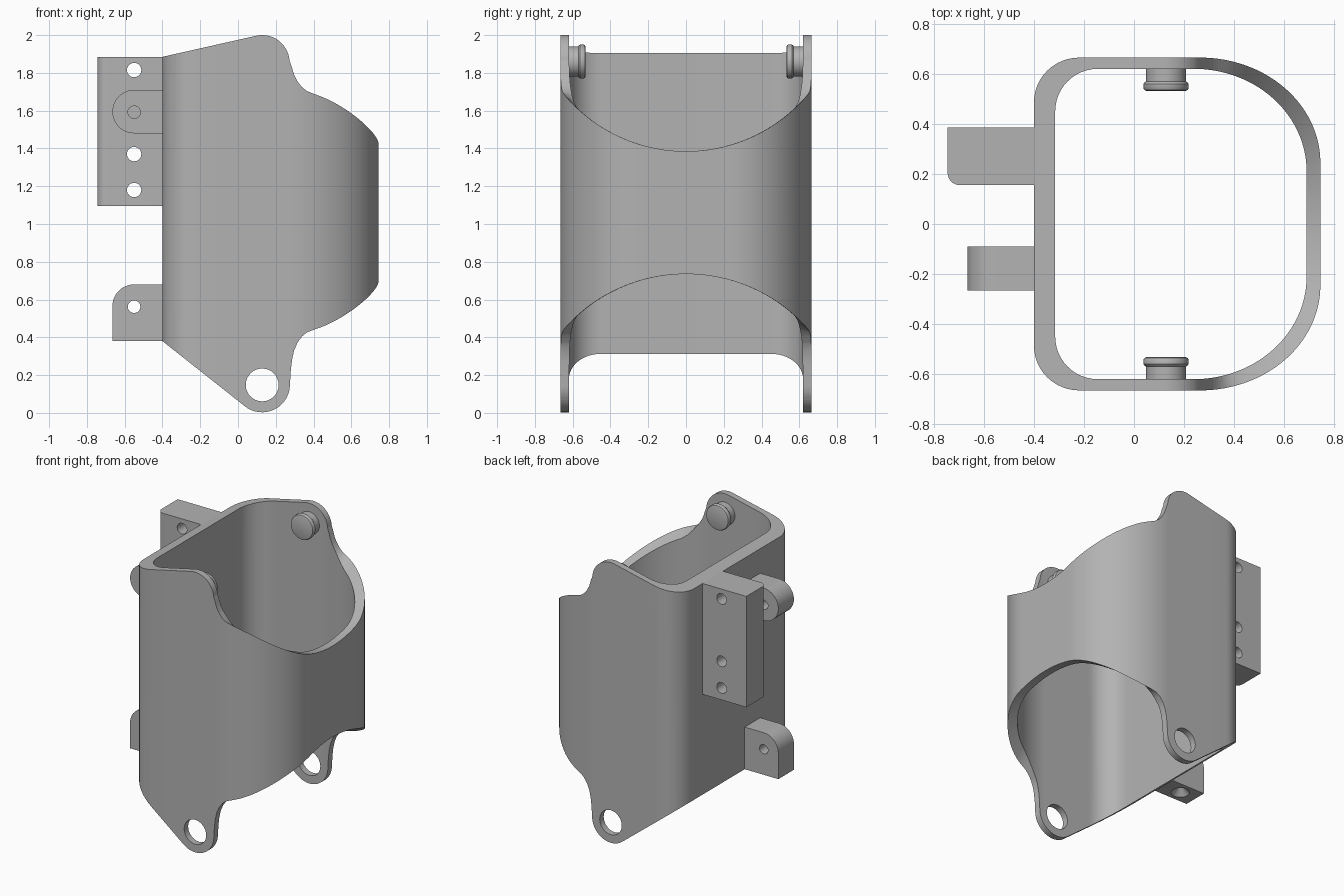
import bpy, bmesh, math
from math import sin, cos, sqrt, pi
from mathutils import Matrix, Vector

cube = bpy.data.objects.get("Cube")
if cube:
    bpy.data.objects.remove(cube, do_unlink=True)

grey = bpy.data.materials.new("plain grey")
grey.use_nodes = True
colour = (0.45, 0.45, 0.45, 1)
grey.diffuse_color = colour
grey.node_tree.nodes["Principled BSDF"].inputs["Base Color"].default_value = colour


def finish(name, bm):
    bmesh.ops.recalc_face_normals(bm, faces=bm.faces)
    mesh = bpy.data.meshes.new(name)
    bm.to_mesh(mesh)
    bm.free()
    mesh.materials.append(grey)
    obj = bpy.data.objects.new(name, mesh)
    bpy.context.collection.objects.link(obj)
    return obj


def arc(cx, cy, rx, ry, start, end, steps):
    angles = [math.radians(start + (end - start) * i / steps) for i in range(steps + 1)]
    return [(cx + rx * cos(a), cy + ry * sin(a)) for a in angles]


def prism(name, points, to_low, to_high):
    bm = bmesh.new()
    low = [bm.verts.new(to_low(*p)) for p in points]
    high = [bm.verts.new(to_high(*p)) for p in points]
    bm.faces.new(low)
    bm.faces.new(high)
    for i in range(len(low)):
        j = (i + 1) % len(low)
        bm.faces.new((low[i], low[j], high[j], high[i]))
    return finish(name, bm)


def prism_y(name, points, y0, y1):
    return prism(name, points, lambda x, z: (x, y0, z), lambda x, z: (x, y1, z))


def cut(obj, cutter):
    mod = obj.modifiers.new("cut", "BOOLEAN")
    mod.operation = "DIFFERENCE"
    mod.solver = "EXACT"
    mod.object = cutter
    bpy.context.view_layer.update()
    graph = bpy.context.evaluated_depsgraph_get()
    mesh = bpy.data.meshes.new_from_object(obj.evaluated_get(graph))
    obj.modifiers.clear()
    obj.data = mesh
    bpy.data.objects.remove(cutter, do_unlink=True)


def drill(obj, x, z, r):
    cut(obj, prism_y("drill", arc(x, z, r, r, 0, 348.75, 31), -1, 1))


def lathe(name, profile, matrix, steps=40):
    # profile is (radius, height), closed at both ends
    bm = bmesh.new()
    rings = [[bm.verts.new(matrix @ Vector((r * cos(2 * pi * i / steps), r * sin(2 * pi * i / steps), h)))
              for i in range(steps)] for r, h in profile]
    for a, b in zip(rings, rings[1:]):
        for i in range(steps):
            j = (i + 1) % steps
            bm.faces.new((a[i], a[j], b[j], b[i]))
    bm.faces.new(rings[0])
    bm.faces.new(rings[-1])
    return finish(name, bm)


# Ear outlines: height of the rims along x
ear_top = [(-0.4, 1.885)] + arc(0.128, 1.855, 0.145, 0.145, 103, 4, 14) + [
    (0.285, 1.83), (0.297, 1.79), (0.315, 1.755), (0.338, 1.727), (0.365, 1.706), (0.4, 1.692), (0.44, 1.682)]
ear_bottom = [(-0.4, 0.38)] + arc(0.128, 0.15, 0.147, 0.147, 231, 358, 16) + [
    (0.279, 0.22), (0.286, 0.28), (0.297, 0.33), (0.314, 0.37), (0.338, 0.403), (0.365, 0.424), (0.4, 0.438), (0.44, 0.448)]


def height(line, x):
    for (x0, z0), (x1, z1) in zip(line, line[1:]):
        if x <= x1:
            return z0 + (z1 - z0) * (x - x0) / (x1 - x0)
    return line[-1][1]


def rims(x, y):
    # ears blend into a saddle-shaped cut on the round side
    sag = 0.843 - sqrt(0.843 ** 2 - y * y)
    t = min(max((x - 0.32) / 0.12, 0), 1)
    w = t * t * (3 - 2 * t)
    low = height(ear_bottom, x) * (1 - w) + (0.735 - 0.97 * sag) * w
    top = height(ear_top, x) * (1 - w) + (1.385 + sag) * w
    return low, top


# Tube section: tight corners on the flat side, wide ones on the round side
xs = sorted({round(p[0], 4) for p in ear_top[1:] + ear_bottom[1:]} | {-0.1, -0.03})


def half_section(left, right, y_side, r_left, rx, ry):
    pts = arc(left + r_left, y_side - r_left, r_left, r_left, 180, 90, 12)
    cx, cy = right - rx, y_side - ry
    for x in xs:
        pts.append((x, cy + ry * sqrt(1 - (max(x - cx, 0) / rx) ** 2)))
    first = math.degrees(math.acos((xs[-1] - cx) / rx))
    pts += arc(cx, cy, rx, ry, first, 0, 20)[1:]
    pts += [(right, cy * (1 - i / 8)) for i in range(1, 9)]
    return pts


def full(half):
    return half + [(x, -y) for x, y in reversed(half[:-1])]


outer = full(half_section(-0.4, 0.745, 0.665, 0.18, 0.48, 0.42))
inner = full(half_section(-0.315, 0.69, 0.62, 0.17, 0.45, 0.41))
bm = bmesh.new()
columns = []
for (ox, oy), (ix, iy) in zip(outer, inner):
    (o0, o1), (i0, i1) = rims(ox, oy), rims(ix, iy)
    columns.append([bm.verts.new(v) for v in ((ox, oy, o0), (ox, oy, o1), (ix, iy, i1), (ix, iy, i0))])
for i, a in enumerate(columns):
    b = columns[(i + 1) % len(columns)]
    for k in range(4):
        m = (k + 1) % 4
        bm.faces.new((a[k], a[m], b[m], b[k]))
sleeve = finish("sleeve", bm)
drill(sleeve, 0.128, 0.148, 0.087)
parts = [sleeve]

# Inward pegs on the upper ears
peg_profile = [(0.08, -0.01), (0.08, 0.05), (0.085, 0.053), (0.09, 0.06), (0.09, 0.078), (0.086, 0.085), (0.078, 0.088)]
for side, label in ((1, "back"), (-1, "front")):
    turn = Matrix.Translation((0.128, side * 0.62, 1.86)) @ Matrix.Rotation(side * pi / 2, 4, "X")
    parts.append(lathe(label + "_peg", peg_profile, turn))

# Long mounting block with three holes
block = prism("mounting_block",
              [(-0.39, 0.155), (-0.39, 0.385), (-0.745, 0.385)] + arc(-0.695, 0.205, 0.05, 0.05, 180, 270, 8),
              lambda x, y: (x, y, 1.095), lambda x, y: (x, y, 1.885))
for z in (1.18, 1.37, 1.815):
    drill(block, -0.55, z, 0.038)
parts.append(block)

# Upper lug with rounded end
upper = prism_y("upper_lug", [(-0.39, 1.48), (-0.39, 1.71)] + arc(-0.55, 1.595, 0.115, 0.115, 90, 270, 24),
                -0.265, -0.09)
drill(upper, -0.55, 1.592, 0.033)
parts.append(upper)

# Lower lug with one rounded corner and a conical socket underneath
lower = prism_y("lower_lug", [(-0.665, 0.38), (-0.39, 0.38), (-0.39, 0.68)] + arc(-0.55, 0.565, 0.115, 0.115, 90, 180, 12),
                -0.265, -0.09)
drill(lower, -0.55, 0.562, 0.033)
cut(lower, lathe("socket", [(0.06, -0.02), (0.06, 0.0), (0.01, 0.05)], Matrix.Translation((-0.54, -0.178, 0.38))))
parts.append(lower)

bpy.ops.object.select_all(action="DESELECT")
for part in parts:
    part.select_set(True)
bpy.context.view_layer.objects.active = sleeve
bpy.ops.object.shade_smooth_by_angle(angle=math.radians(30))
